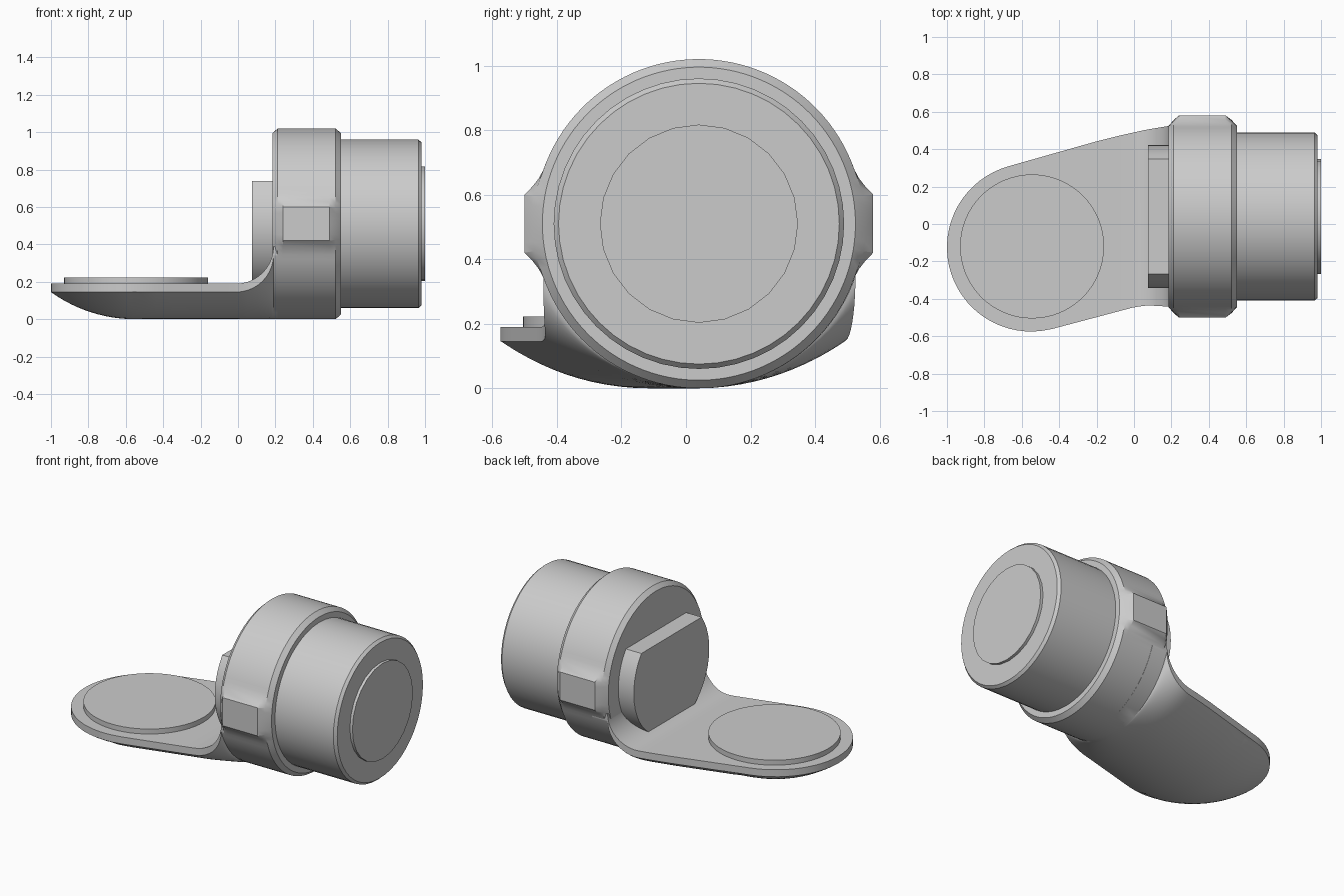
import bpy, bmesh
from math import sin, cos, pi, sqrt, atan2

if "Cube" in bpy.data.objects:
    bpy.data.objects.remove(bpy.data.objects["Cube"])

CY, CZ = 0.04, 0.51          # axis of the round housing
PX, PY, PR = -0.55, -0.125, 0.45   # rounded end of the arm


def loft(name, rings, angle=30):
    """Skin closed rings of equal length and cap both ends."""
    bm = bmesh.new()
    vr = [[bm.verts.new(p) for p in ring] for ring in rings]
    n = len(vr[0])
    for a, b in zip(vr, vr[1:]):
        for i in range(n):
            j = (i + 1) % n
            bm.faces.new((a[i], a[j], b[j], b[i]))
    bm.faces.new(vr[0])
    bm.faces.new(vr[-1])
    bmesh.ops.recalc_face_normals(bm, faces=bm.faces)
    me = bpy.data.meshes.new(name)
    bm.to_mesh(me)
    bm.free()
    ob = bpy.data.objects.new(name, me)
    bpy.context.collection.objects.link(ob)
    bpy.ops.object.select_all(action='DESELECT')
    ob.select_set(True)
    bpy.context.view_layer.objects.active = ob
    bpy.ops.object.shade_smooth_by_angle(angle=angle * pi / 180)
    return ob


def turned(name, profile, n):
    """Turned part along x from (x, radius) pairs."""
    return loft(name, [[(x, CY + r * cos(2 * pi * i / n), CZ + r * sin(2 * pi * i / n))
                        for i in range(n)] for x, r in profile])


def table(x, pts):
    for (x0, y0), (x1, y1) in zip(pts, pts[1:]):
        if x <= x1:
            return y0 + (y1 - y0) * (x - x0) / (x1 - x0)
    return pts[-1][1]


# Collar with two side lugs
def collar_ring(x, r, lug, n=114):
    ring = []
    for i in range(n):
        a = 2 * pi * i / n
        b = atan2(abs(sin(a)), abs(cos(a)))
        if b < 0.17:
            bump = 0.54 / cos(b) - 0.51
        else:
            bump = 0.038 * max(0, 1 - (b - 0.165) / 0.18) ** 2
        rr = r + lug * bump
        ring.append((x, CY + rr * cos(a), CZ + rr * sin(a)))
    return ring


loft("collar", [collar_ring(*s) for s in (
    (0.185, 0.485, 0), (0.212, 0.51, 0.2), (0.24, 0.51, 1),
    (0.49, 0.51, 1), (0.522, 0.51, 0.2), (0.55, 0.485, 0))], 25)

# Drum, end plate
turned("drum", [(0.5, 0.45), (0.965, 0.45), (0.982, 0.435)], 48)
turned("end_plate", [(0.95, 0.307), (1.0, 0.307)], 24)

# Clipped round block on the inner face of the collar
RB, TOP, BOT = 0.383, 0.23, -0.31
t, b = sqrt(RB**2 - TOP**2), sqrt(RB**2 - BOT**2)
a0, a1 = atan2(BOT, b), atan2(TOP, t)
side = [(RB * cos(a0 + (a1 - a0) * i / 12), RB * sin(a0 + (a1 - a0) * i / 12)) for i in range(13)]
outline = side + [(-y, z) for y, z in reversed(side)]
loft("inner_block", [[(x, CY + y, CZ + z) for y, z in outline] for x in (0.075, 0.2)])


# Arm: rounded paddle with a bowed underside, rising into the collar
def arm_ring(x, m=32):
    cap = sqrt(max(0, PR**2 - (x - PX)**2))
    hi = PY + cap if x < -0.67 else table(x, [
        (-0.67, 0.309), (-0.2, 0.442), (-0.08, 0.472), (0.06, 0.503), (0.19, 0.525)])
    lo = PY - cap if x < -0.437 else table(x, [
        (-0.437, -0.561), (0.0, -0.445), (0.07, -0.435), (0.19, -0.442)])
    zt = 0.19
    if x > -0.01:
        zt = 0.39 - sqrt(max(0, 0.04 - (min(x, 0.19) + 0.01)**2))
    zr = zt - 0.045
    yc, hw = (lo + hi) / 2, (hi - lo) / 2
    full = hw if x > PX else PR
    R = (full**2 + zr**2) / (2 * zr)
    dx = min(0, x - PX)
    ring = []
    for i in range(m + 1):
        y = -hw * cos(pi * i / m)
        d = min(full, sqrt(y * y + dx * dx))
        ring.append((x, yc + y, R - sqrt(R * R - d * d)))
    return ring + [(x, hi, zt), (x, lo, zt)]


xs = [PX - PR * cos(pi / 2 * (i + 0.3) / 16) for i in range(16)]
xs += [-0.55, -0.5, -0.437, -0.35, -0.2, -0.08, -0.01]
xs += [-0.01 + 0.2 * sin(pi / 2 * i / 10) for i in range(1, 11)] + [0.3]
loft("arm", [arm_ring(x) for x in xs], 28)

# Raised round pad on the paddle
bpy.ops.mesh.primitive_cylinder_add(vertices=64, radius=0.385, depth=0.05,
                                    location=(-0.545, -0.12, 0.197))
bpy.context.object.name = "round_pad"
bpy.ops.object.shade_smooth_by_angle(angle=pi / 6)
